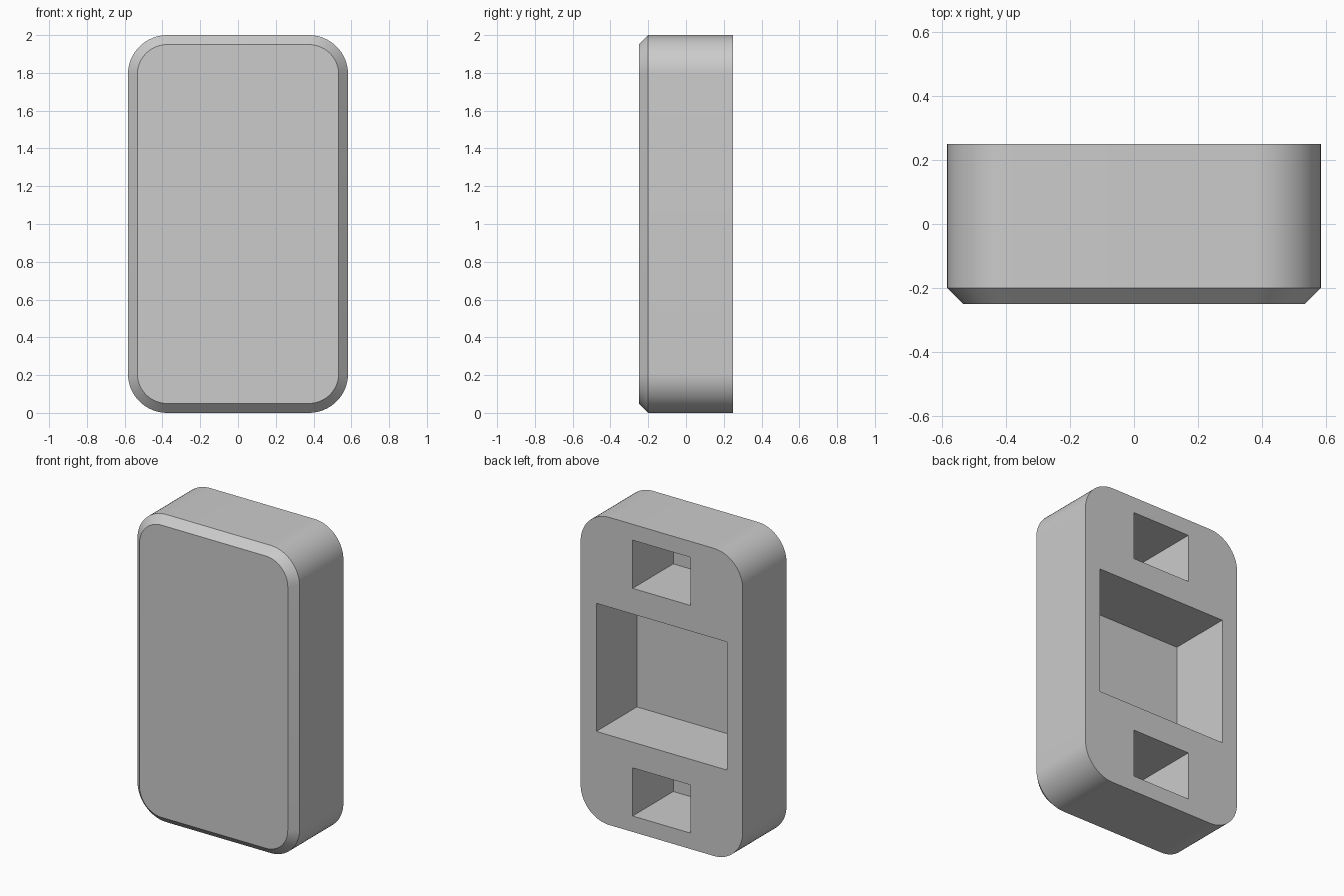
import bpy
import bmesh
from math import cos, sin, pi

if "Cube" in bpy.data.objects:
    bpy.data.objects.remove(bpy.data.objects["Cube"])

HALF_W, HEIGHT, HALF_D = 0.583, 2.0, 0.25
RADIUS, CHAMFER, ARC = 0.208, 0.05, 16
POCKET_DEPTH = 0.417

grey = bpy.data.materials.new("plain grey")
grey.use_nodes = True
colour = (0.6, 0.6, 0.6, 1)
grey.diffuse_color = colour
grey.node_tree.nodes["Principled BSDF"].inputs["Base Color"].default_value = colour


def make_object(name, bm):
    bmesh.ops.recalc_face_normals(bm, faces=bm.faces)
    mesh = bpy.data.meshes.new(name)
    bm.to_mesh(mesh)
    bm.free()
    mesh.materials.append(grey)
    obj = bpy.data.objects.new(name, mesh)
    bpy.context.collection.objects.link(obj)
    return obj


def rounded_ring(bm, y, inset):
    """Rounded rectangle outline at depth y, shrunk evenly by inset."""
    r = RADIUS - inset
    cx, cz = HALF_W - RADIUS, HEIGHT / 2 - RADIUS
    verts = []
    for corner, (sx, sz) in enumerate([(1, 1), (-1, 1), (-1, -1), (1, -1)]):
        for i in range(ARC + 1):
            a = (corner + i / ARC) * pi / 2
            verts.append(bm.verts.new((sx * cx + r * cos(a), y,
                                       HEIGHT / 2 + sz * cz + r * sin(a))))
    return verts


# Body: rounded slab with a chamfered front rim
bm = bmesh.new()
rings = [rounded_ring(bm, -HALF_D, CHAMFER),
         rounded_ring(bm, -HALF_D + CHAMFER, 0),
         rounded_ring(bm, HALF_D, 0)]
for a, b in zip(rings, rings[1:]):
    for i in range(len(a)):
        j = (i + 1) % len(a)
        bm.faces.new((a[i], a[j], b[j], b[i]))
bm.faces.new(rings[0])
bm.faces.new(rings[-1])
body = make_object("body", bm)

# Back pockets: one large recess between two small ones (width, height, z)
bm = bmesh.new()
for width, height, z in [(0.94, 0.833, 1), (0.417, 0.313, 1.74), (0.417, 0.313, 0.26)]:
    box = bmesh.ops.create_cube(bm, size=1)["verts"]
    bmesh.ops.scale(bm, verts=box, vec=(width, POCKET_DEPTH * 2, height))
    bmesh.ops.translate(bm, verts=box, vec=(0, HALF_D, z))
cutter = make_object("pocket_cutter", bm)
cutter.hide_render = True

cut = body.modifiers.new("pockets", "BOOLEAN")
cut.operation = "DIFFERENCE"
cut.solver = "EXACT"
cut.object = cutter

bpy.ops.object.select_all(action="DESELECT")
body.select_set(True)
bpy.context.view_layer.objects.active = body
bpy.ops.object.modifier_apply(modifier=cut.name)
bpy.data.objects.remove(cutter)

# Smooth corners, crisp rims
bpy.ops.object.shade_smooth_by_angle(angle=pi / 6)
